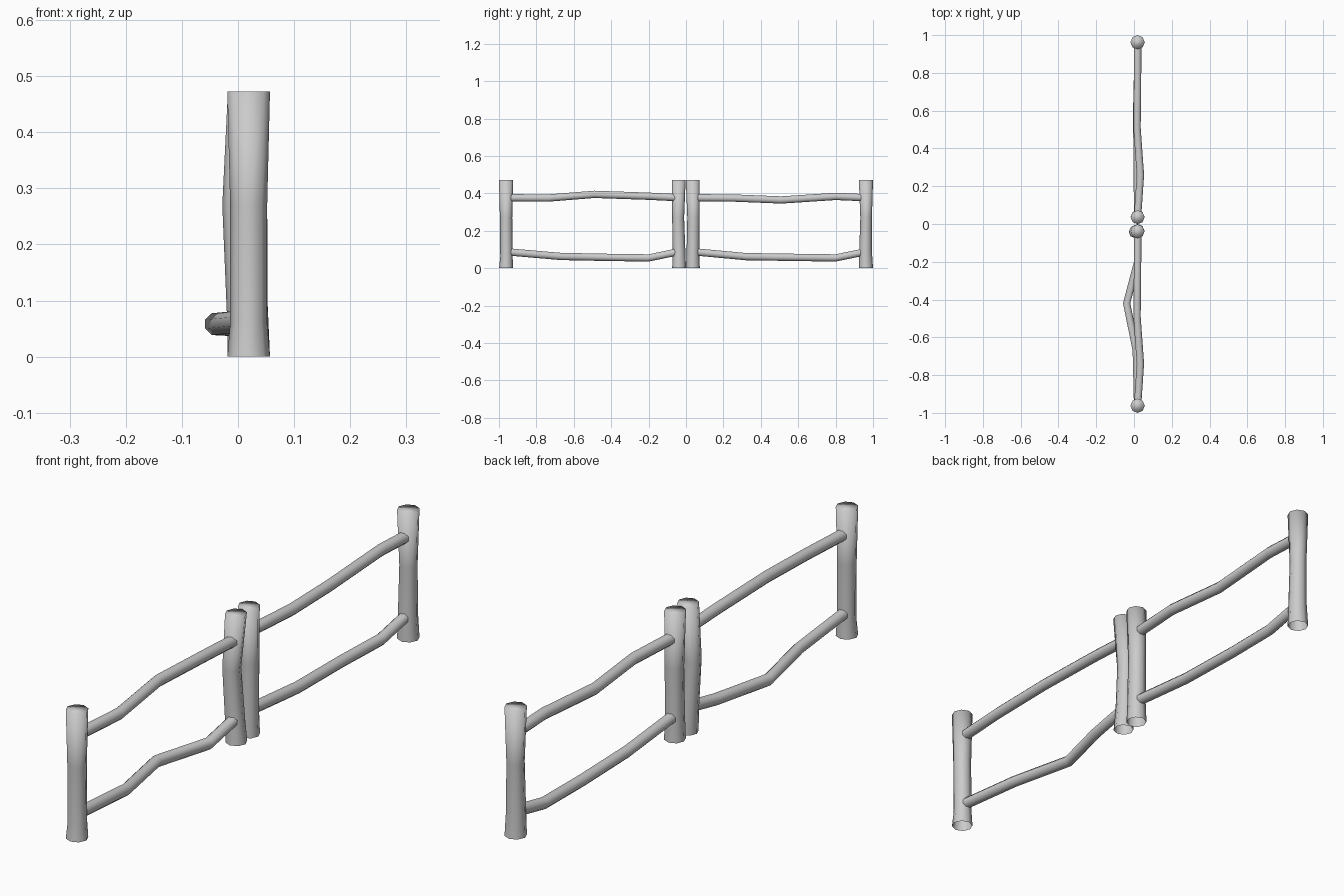
import bpy, bmesh
from math import cos, sin, tau
from mathutils import Vector

if "Cube" in bpy.data.objects:
    bpy.data.objects.remove(bpy.data.objects["Cube"])

SIDES = 8


def tube(name, path, axis, caps):
    """Smooth 8-sided log; path = (x, y, z, radius) rings square to the given axis."""
    bm = bmesh.new()
    rings = []
    for x, y, z, r in path:
        ring = []
        for i in range(SIDES):
            a = tau * (i + 0.5) / SIDES if axis == 'Y' else tau * i / SIDES
            u, v = r * cos(a), r * sin(a)
            off = Vector((u, v, 0)) if axis == 'Z' else Vector((v, 0, u))
            ring.append(bm.verts.new(Vector((x, y, z)) + off))
        rings.append(ring)
    for a, b in zip(rings, rings[1:]):
        for i in range(SIDES):
            j = (i + 1) % SIDES
            bm.faces.new((a[i], a[j], b[j], b[i]))
    if caps:
        bm.faces.new(rings[-1])
    for f in bm.faces:
        f.smooth = True
    me = bpy.data.meshes.new(name)
    bm.to_mesh(me)
    bm.free()
    ob = bpy.data.objects.new(name, me)
    bpy.context.collection.objects.link(ob)
    return ob


# Posts: slightly waisted logs, closed on top, open underneath
X = 0.019
posts = {
    "post_front_outer": [(X, -.962, 0, .038), (X, -.96, .06, .033),
                         (X, -.962, .27, .033), (X, -.962, .473, .038)],
    "post_front_inner": [(X, -.037, 0, .037), (.014, -.037, .08, .034),
                         (.004, -.042, .27, .032), (X, -.039, .473, .037)],
    "post_back_inner": [(X, .037, 0, .037), (X, .037, .08, .034),
                        (X, .04, .27, .033), (X, .036, .473, .037)],
    "post_back_outer": [(X, .962, 0, .038), (X, .96, .09, .034),
                        (X, .963, .27, .031), (X, .962, .473, .038)],
}
for name, path in posts.items():
    tube(name, path, 'Z', True)

# Rails: crooked branches running between the posts
R = 0.021
rails = {
    "upper_rail_front": [(X, -.96, .377, R), (.034, -.74, .375, R),
                         (.016, -.49, .395, R), (X, -.2, .385, R), (X, -.04, .377, R)],
    "lower_rail_front": [(X, -.96, .088, R), (.012, -.67, .063, R),
                         (-.039, -.42, .058, R), (X, -.2, .055, R), (X, -.04, .088, R)],
    "upper_rail_back": [(X, .04, .377, R), (.034, .26, .375, R),
                        (.016, .51, .365, R), (X, .8, .384, R), (X, .96, .377, R)],
    "lower_rail_back": [(X, .04, .088, R), (.017, .32, .062, R),
                        (.014, .58, .058, R), (X, .8, .055, R), (X, .96, .088, R)],
}
for name, path in rails.items():
    tube(name, path, 'Y', False)
